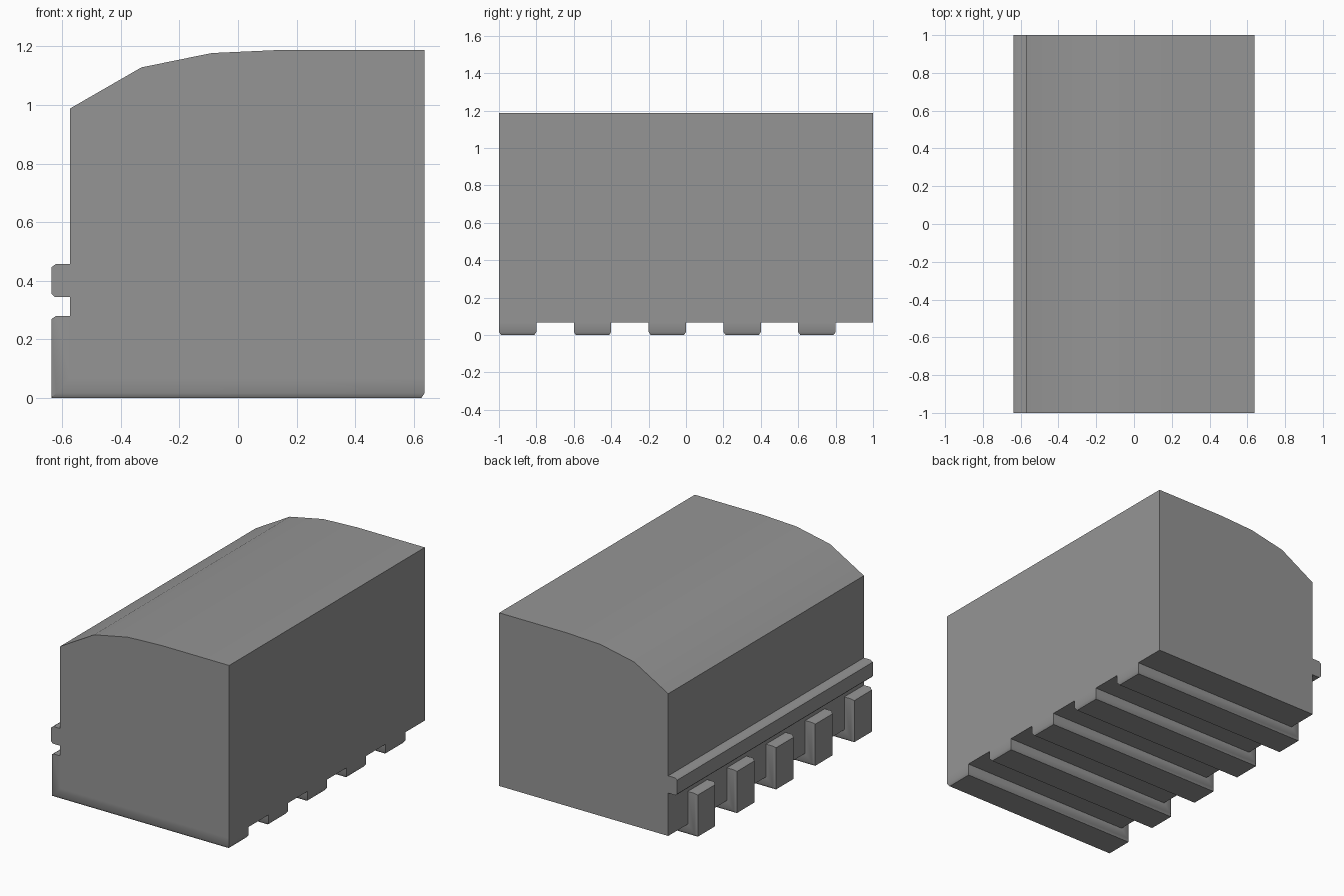
import bpy, bmesh
from math import radians
from mathutils import Vector

if "Cube" in bpy.data.objects:
    bpy.data.objects.remove(bpy.data.objects["Cube"])

LEFT, WALL, RIGHT = -0.637, -0.573, 0.637
FLOOR, TOP = 0.068, 1.188
CHAMFER, SLIDE = 0.016, 0.005      # depth of chamfer, and how much narrower it is

grey = bpy.data.materials.new("dark_grey")
grey.diffuse_color = (0.3, 0.3, 0.3, 1)
grey.use_nodes = True
grey.node_tree.nodes["Principled BSDF"].inputs["Base Color"].default_value = grey.diffuse_color


def is_outer(face):
    return face.normal.x < -0.9 or face.normal.z < -0.9


def rim_of_outer_faces(edge):
    # Border of the outward (-x) and downward (-z) faces, not the fold between
    return [is_outer(f) for f in edge.link_faces].count(True) == 1


def long_outer_edge(edge):
    a, b = edge.verts
    return abs(a.co.y - b.co.y) > 1 and max(a.co.x, b.co.x) < LEFT + 0.01


def chamfer(bm, edges):
    """Chamfer edges, then steepen it so it blends into the side faces."""
    bmesh.ops.bevel(bm, geom=edges, offset=CHAMFER, segments=1,
                    affect='EDGES', profile=0.5)
    bm.normal_update()
    shifts = {}
    for e in bm.edges:
        if not rim_of_outer_faces(e):
            continue
        outer, slope = sorted(e.link_faces, key=is_outer, reverse=True)
        if not 0.3 < outer.normal.dot(slope.normal) < 0.95:
            continue
        n = outer.normal
        side = (slope.normal - n * slope.normal.dot(n)).normalized()
        for v in e.verts:
            shifts.setdefault(v, set()).add(tuple(round(c) + 0.0 for c in side))
    for v, sides in shifts.items():
        for s in sides:
            v.co += Vector(s) * SLIDE


def extrude_profile(name, profile, y0, y1, edge_test=None):
    """Extrude an (x, z) outline along y, optionally chamfering chosen edges."""
    bm = bmesh.new()
    face = bm.faces.new([bm.verts.new((x, y0, z)) for x, z in profile])
    ext = bmesh.ops.extrude_face_region(bm, geom=[face], use_keep_orig=True)
    moved = [v for v in ext["geom"] if isinstance(v, bmesh.types.BMVert)]
    bmesh.ops.translate(bm, verts=moved, vec=Vector((0, y1 - y0, 0)))
    bmesh.ops.recalc_face_normals(bm, faces=bm.faces[:])
    bm.normal_update()
    if edge_test:
        chamfer(bm, [e for e in bm.edges if edge_test(e)])
    mesh = bpy.data.meshes.new(name)
    bm.to_mesh(mesh)
    bm.free()
    mesh.materials.append(grey)
    obj = bpy.data.objects.new(name, mesh)
    bpy.context.collection.objects.link(obj)
    bpy.ops.object.select_all(action='DESELECT')
    obj.select_set(True)
    bpy.context.view_layer.objects.active = obj
    bpy.ops.object.shade_smooth_by_angle(angle=radians(40))


# Main block with its curved top shoulder
extrude_profile("main_block", [
    (WALL, FLOOR), (RIGHT, FLOOR), (RIGHT, TOP), (0.15, TOP),
    (-0.09, 1.177), (-0.33, 1.128), (WALL, 0.988)], -1, 1)

# Continuous side rail
extrude_profile("side_rail", [
    (LEFT, 0.345), (WALL, 0.345), (WALL, 0.457), (LEFT, 0.457)],
    -1, 1, long_outer_edge)

# L-shaped ribs wrapping the underside and the lower left side
for i in range(5):
    y = -1 + 0.4 * i
    extrude_profile(f"rib_{i + 1}", [
        (LEFT, 0), (RIGHT, 0), (RIGHT, FLOOR), (WALL, FLOOR),
        (WALL, 0.28), (LEFT, 0.28)], y, y + 0.2, rim_of_outer_faces)
